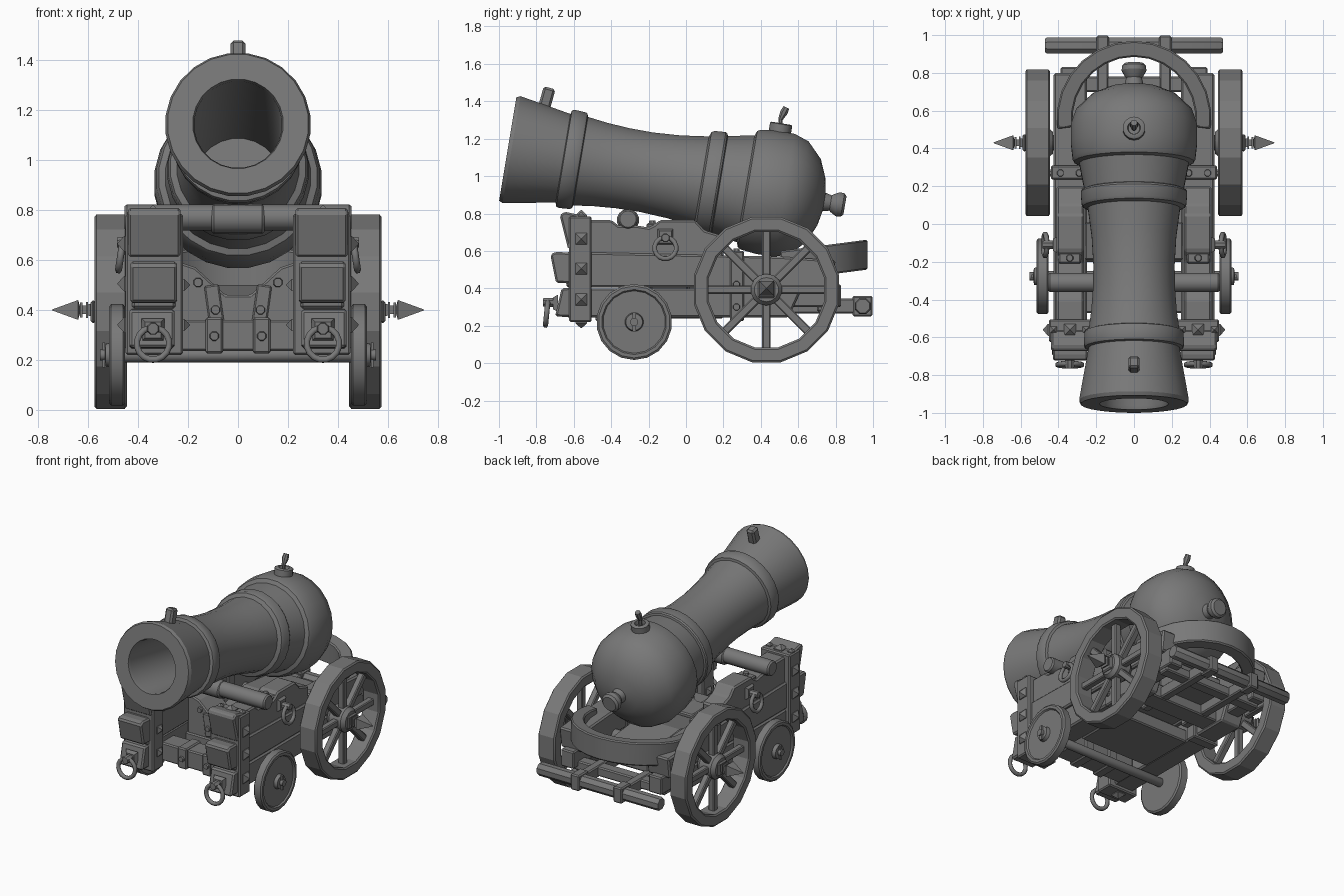
import bpy, bmesh
from math import sin, cos, pi, radians
from mathutils import Vector, Matrix

if "Cube" in bpy.data.objects:
    bpy.data.objects.remove(bpy.data.objects["Cube"])

IRON = bpy.data.materials.new("dark_iron")
IRON.diffuse_color = (.19, .19, .19, 1)
IRON.use_nodes = True
IRON.node_tree.nodes["Principled BSDF"].inputs["Base Color"].default_value = IRON.diffuse_color


def finish(bm, name, mirror=False, bevel=0.0, smooth=None):
    bmesh.ops.recalc_face_normals(bm, faces=bm.faces)
    me = bpy.data.meshes.new(name)
    bm.to_mesh(me)
    bm.free()
    me.materials.append(IRON)
    ob = bpy.data.objects.new(name, me)
    bpy.context.collection.objects.link(ob)
    if smooth:
        me.shade_smooth()
        me.set_sharp_from_angle(angle=radians(smooth))
    if bevel:
        b = ob.modifiers.new("bevel", 'BEVEL')
        b.width, b.segments = bevel, 1
    if mirror:
        ob.modifiers.new("mirror", 'MIRROR')
    return ob


def frame(loc, d):
    return Matrix.Translation(loc) @ Vector(d).to_track_quat('Z', 'Y').to_matrix().to_4x4()


def lathe(name, profile, loc, d, n=16, closed=False, mirror=False, smooth=35):
    """Revolve (distance along axis, radius) points around direction d."""
    bm, m = bmesh.new(), frame(loc, d)
    rings = []
    for t, r in profile:
        a = [2 * pi * (i + .5) / n for i in range(n)]
        rings.append([bm.verts.new(m @ Vector((r * cos(q), r * sin(q), t))) for q in a])
    pairs = list(zip(rings, rings[1:])) + ([(rings[-1], rings[0])] if closed else [])
    for p, q in pairs:
        for i in range(n):
            j = (i + 1) % n
            bm.faces.new((p[i], p[j], q[j], q[i]))
    if not closed:
        bm.faces.new(rings[0])
        bm.faces.new(rings[-1])
    return finish(bm, name, mirror, 0, smooth)


def rod(name, a, b, r, n=12, mirror=False):
    d = Vector(b) - Vector(a)
    return lathe(name, [(0, r * .85), (.01, r), (d.length - .01, r), (d.length, r * .85)], a, d, n, mirror=mirror)


def ring(name, loc, d, R, r=.014, mirror=True):
    prof = [(r * cos(i * pi / 3), R + r * sin(i * pi / 3)) for i in range(6)]
    return lathe(name, prof, loc, d, 16, True, mirror, 70)


def prism(name, pts, x0, x1, mirror=True, bevel=.01):
    """Side (y, z) outline extruded from x0 to x1."""
    bm = bmesh.new()
    a = [bm.verts.new((x0, y, z)) for y, z in pts]
    b = [bm.verts.new((x1, y, z)) for y, z in pts]
    bm.faces.new(a)
    bm.faces.new(b)
    for i in range(len(pts)):
        j = (i + 1) % len(pts)
        bm.faces.new((a[i], a[j], b[j], b[i]))
    return finish(bm, name, mirror, bevel)


def box(name, x0, x1, y0, y1, z0, z1, mirror=False, bevel=.008):
    return prism(name, [(y0, z0), (y1, z0), (y1, z1), (y0, z1)], x0, x1, mirror, bevel)


def stud(name, loc, d, r=.03, h=.03, n=4):
    return lathe(name, [(-.005, r), (.008, r), (h, .003)], loc, d, n, mirror=True, smooth=None)


def bolt(name, loc, d):
    return lathe(name, [(0, .02), (.014, .017)], loc, d, 8, mirror=True)


# Barrel: bore, flared muzzle, raised bands, domed breech and knob
A = radians(9.5)
D = Vector((0, cos(A), -sin(A)))
M = Vector((0, -.953, 1.145))
UP = Vector((0, sin(A), cos(A)))
lathe("barrel", [(1.4, .176), (.02, .176), (0, .182), (0, .283), (.02, .292), (.09, .28), (.3, .242),
                 (.305, .262), (.32, .268), (.38, .264), (.39, .258), (.395, .242), (.5, .228), (.62, .219),
                 (.75, .217), (.9, .226), (1.05, .246), (1.06, .272), (1.075, .28), (1.135, .284),
                 (1.145, .278), (1.15, .265), (1.29, .292), (1.3, .318), (1.32, .328), (1.4, .337),
                 (1.5, .336), (1.58, .308), (1.66, .225), (1.7, .13), (1.715, .05),
                 (1.75, .042), (1.76, .05), (1.79, .066), (1.815, .064), (1.828, .05)],
      M, D, 24, smooth=28)

# Front sight and fuse cup
bm = bmesh.new()
bmesh.ops.create_cube(bm, size=1, matrix=frame(M + D * .16 + UP * .295, (0, .28, 1))
                      @ Matrix.Diagonal((.06, .065, .13, 1)))
finish(bm, "front_sight", bevel=.012)
F = M + D * 1.42 + UP * .322
lathe("fuse_cup", [(0, .06), (.05, .06), (.055, .052), (.055, .035), (.03, .03)], F, UP, 14)
rod("fuse_stem", F + UP * .02, (0, .505, 1.31), .012, 8)
lathe("fuse_tip", [(0, .012), (.045, .022), (.075, .018)], (0, .503, 1.3), (0, .5, 1), 8)

# Trunnion bar beneath the barrel
rod("trunnion_bar", (-.455, -.31, .77), (.455, -.31, .77), .052, 14)
rod("trunnion_sleeve", (-.107, -.31, .765), (.107, -.31, .765), .06, 14)

# Large spoked wheels
W = Vector((0, .43, .393))
lathe("rear_wheel_rim", [(.445, .386), (.453, .396), (.567, .396), (.575, .386), (.575, .325), (.567, .315),
                         (.453, .315), (.445, .325)], W, (1, 0, 0), 16, True, True, 20)
bm = bmesh.new()
for i in range(8):
    m = Matrix.Translation(W + Vector((.51, 0, 0))) @ Matrix.Rotation(i * pi / 4, 4, 'X')
    bmesh.ops.create_cube(bm, size=1, matrix=m @ Matrix.Translation((0, 0, .2)) @ Matrix.Diagonal((.045, .045, .26, 1)))
finish(bm, "rear_wheel_spokes", True, .006)
lathe("rear_wheel_hub", [(.43, .06), (.46, .085), (.55, .085), (.575, .065)], W, (1, 0, 0), 14, mirror=True)
box("hub_plate", .57, .59, W.y - .045, W.y + .045, W.z - .045, W.z + .045, True)
lathe("hub_spike", [(.58, .036), (.6, .032), (.601, .046), (.608, .046), (.609, .024), (.622, .024),
                    (.623, .042), (.632, .042), (.633, .024), (.64, .056), (.745, .002)],
      W + Vector((0, 0, .007)), (1, 0, 0), 4, mirror=True, smooth=None)
rod("rear_axle", (-.46, .43, .4), (.46, .43, .4), .042)

# Small solid wheels
S = Vector((0, -.277, .22))
lathe("front_wheel", [(.452, .192), (.46, .203), (.508, .203), (.516, .192), (.516, .174), (.506, .167),
                      (.506, .05), (.53, .045), (.532, .022), (.553, .022)], S, (1, 0, 0), 18, mirror=True, smooth=25)
box("wheel_pin", .532, .543, S.y - .01, S.y + .01, S.z - .05, S.z + .05, True, 0)
rod("front_axle", (-.46, -.277, .22), (.46, -.277, .22), .03, 10)

# Carriage cheeks: three stacked timbers per side
prism("cheek_upper", [(-.62, .585), (.2, .56), (.2, .68), (.1, .71), (.05, .765), (-.14, .765), (-.17, .74), (-.2, .725),
                      (-.26, .735), (-.36, .735), (-.4, .765), (-.62, .765)], .265, .41)
prism("cheek_middle", [(-.64, .405), (.78, .405), (.8, .55), (.5, .57), (-.64, .595)], .25, .425)
prism("cheek_lower", [(-.64, .245), (.55, .245), (.62, .4), (-.64, .4)], .265, .42)

# Front end blocks
prism("front_block_top", [(-.56, .61), (-.63, .61), (-.675, .79), (-.65, .81), (-.56, .79)], .23, .44)
prism("front_block_middle", [(-.6, .425), (-.695, .43), (-.725, .58), (-.7, .595), (-.6, .59)], .245, .43)
prism("front_block_lower", [(-.6, .245), (-.7, .25), (-.665, .4), (-.6, .405)], .255, .435)

# Iron post straps with pyramid studs
box("post_strap", .22, .45, -.625, -.505, .22, .785, True)
for z in (.34, .505, .665):
    stud("post_stud", (.447, -.56, z), (1, 0, 0), .045, .035)
stud("top_stud", (.34, -.56, .783), (0, 0, 1), .045, .035)
stud("under_stud", (.34, -.56, .222), (0, 0, -1), .045, .035)
for x in (.255, .425):
    stud("corner_stud", (x, -.56, .783), (0, 0, 1), .025, .025)
for z in (.34, .5):
    stud("inner_stud", (.223, -.56, z), (-1, 0, 0), .035, .03)

# Rear strap across each cheek
box("cheek_strap", .24, .44, .235, .31, .225, .6, True)
for z in (.3, .42):
    bolt("strap_bolt", (.438, .27, z), (1, 0, 0))
for x in (.29, .39):
    bolt("strap_top_bolt", (x, .27, .598), (0, 0, 1))
box("trunnion_keeper", .28, .4, -.21, -.15, .72, .75, True)
bolt("trunnion_bolt", (.34, -.18, .75), (0, 0, 1))

# Hanging rings and their mounts
lathe("side_ring_plate", [(0, .06), (.02, .045)], (.408, -.11, .675), (1, 0, 0), 4, mirror=True, smooth=None)
rod("side_ring_eye", (.42, -.11, .67), (.485, -.11, .67), .024, 8, True)
ring("side_ring", (.47, -.11, .615), (1, 0, .15), .058)
lathe("front_ring_plate", [(0, .065), (.025, .045)], (.34, -.685, .32), (0, -1, 0), 4, mirror=True, smooth=None)
rod("front_ring_eye", (.34, -.69, .325), (.34, -.765, .325), .026, 8, True)
ring("front_ring", (.34, -.745, .265), (0, -1, .1), .065)

# Cross timbers between the cheeks
box("front_transom", -.27, .27, -.47, -.33, .235, .36)
box("floor_board", -.27, .27, -.2, .2, .24, .33)
box("rear_transom", -.27, .27, .36, .5, .26, .36)
box("transom_strap", .06, .13, -.485, -.32, .225, .37, True)
bolt("transom_bolt", (.095, -.484, .295), (0, -1, 0))

# Notched cradle panel below the barrel, with slanted iron straps
bm = bmesh.new()
outline = [(-.26, .32), (-.26, .6), (-.17, .57), (-.05, .46), (.05, .46), (.17, .57), (.26, .6), (.26, .32)]
f = bm.faces.new([bm.verts.new((x, -.19, z)) for x, z in outline])
g = bmesh.ops.extrude_face_region(bm, geom=[f])['geom']
bmesh.ops.translate(bm, vec=(0, .2, 0), verts=[v for v in g if isinstance(v, bmesh.types.BMVert)])
finish(bm, "barrel_cradle", bevel=.008)
bm = bmesh.new()
bmesh.ops.create_cube(bm, size=1, matrix=Matrix.Translation((.095, -.19, .42)) @ Matrix.Rotation(.14, 4, 'Y')
                      @ Matrix.Diagonal((.06, .025, .16, 1)))
finish(bm, "cradle_strap", True, .006)
bolt("cradle_bolt_low", (.09, -.2, .4), (0, -1, 0))
bolt("cradle_bolt_high", (.16, -.19, .51), (0, -1, 0))
prism("elevation_wedge", [(.01, .33), (.66, .33), (.66, .46), (.3, .5), (.01, .44)], -.17, .17, False)

# Curved rear guard
bm = bmesh.new()
sections = []
for i in range(15):
    q = radians(-8 + 196 * i / 14)
    sec = []
    for r, z in ((.41, -.08), (.41, .08), (.325, .08), (.325, -.08)):
        y = .56 + r * sin(q)
        sec.append(bm.verts.new((r * cos(q), y, .575 + (y - .93) * .13 + z)))
    sections.append(sec)
for p, q in zip(sections, sections[1:]):
    for i in range(4):
        bm.faces.new((p[i], p[i - 1], q[i - 1], q[i]))
bm.faces.new(sections[0])
bm.faces.new(sections[-1])
finish(bm, "rear_guard", bevel=.008, smooth=30)

# Tail rails and push handle
box("tail_rail", .135, .195, .3, .93, .265, .345, True)
box("tail_side_beam", .29, .39, .5, .83, .3, .42, True)
box("tail_cross_board", -.38, .38, .7, .78, .275, .34)
rod("push_handle", (-.47, .945, .305), (.47, .945, .305), .046, 8)
box("handle_clamp", .132, .198, .89, .997, .25, .36, True)
